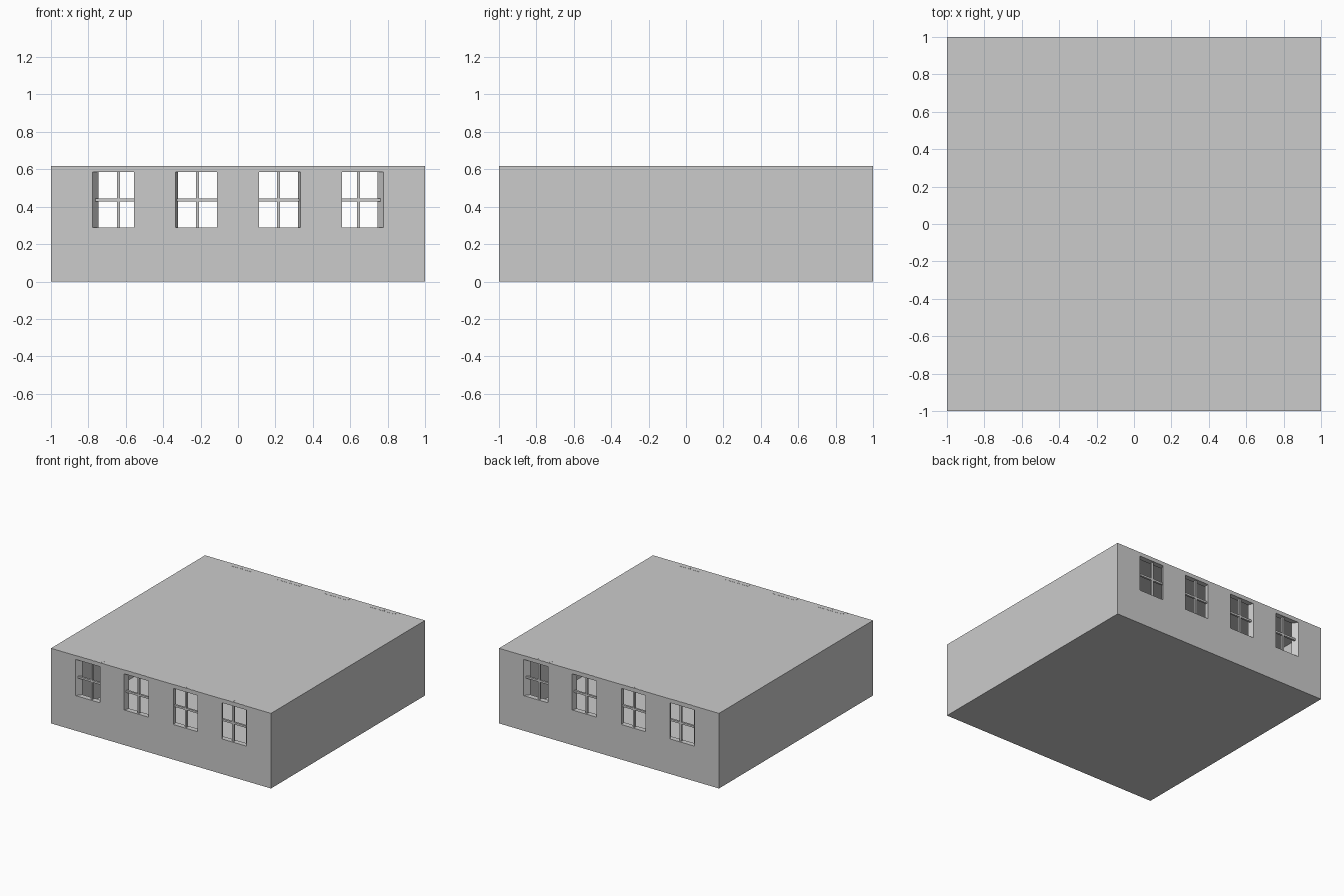
import bpy, bmesh

if "Cube" in bpy.data.objects:
    bpy.data.objects.remove(bpy.data.objects["Cube"])

H = 0.617            # total height
IN = 0.957           # inner face / outer face ratio (wall thickness)
SILL, HEAD = 0.288, 0.585


def prism(name, plan, z0, z1):
    """Extrude a plan outline from z0 to z1."""
    bm = bmesh.new()
    face = bm.faces.new([bm.verts.new((x, y, z0)) for x, y in plan])
    ext = bmesh.ops.extrude_face_region(bm, geom=[face])
    for v in ext["geom"]:
        if isinstance(v, bmesh.types.BMVert):
            v.co.z = z1
    bmesh.ops.recalc_face_normals(bm, faces=bm.faces)
    me = bpy.data.meshes.new(name)
    bm.to_mesh(me)
    bm.free()
    ob = bpy.data.objects.new(name, me)
    bpy.context.collection.objects.link(ob)
    return ob


def rect(x0, x1, y0, y1):
    return [(x0, y0), (x1, y0), (x1, y1), (x0, y1)]


def splay(x0, x1, s, outer=1.0, inner=IN):
    """Window plan whose sides converge toward the building centre."""
    return [(x0 * outer, s * outer), (x1 * outer, s * outer),
            (x1 * inner, s * inner), (x0 * inner, s * inner)]


def cut(target, cutter):
    m = target.modifiers.new("cut", "BOOLEAN")
    m.operation, m.solver, m.object = "DIFFERENCE", "EXACT", cutter
    bpy.context.view_layer.objects.active = target
    bpy.ops.object.modifier_apply(modifier=m.name)
    bpy.data.objects.remove(cutter)


# hollow shell: walls, thin floor and thin roof
shell = prism("building_shell", rect(-1, 1, -1, 1), 0, H)
cut(shell, prism("room_cutter", rect(-IN, IN, -IN, IN), 0.006, 0.605))

windows = [(-0.778, -0.556, -0.64), (-0.334, -0.112, -0.216),
           (0.112, 0.334, 0.216), (0.556, 0.778, 0.645)]

for side, s in (("front", -1), ("back", 1)):
    for i, (x0, x1, xm) in enumerate(windows, 1):
        tag = f"{side}_{i}"
        # splayed window opening
        cut(shell, prism("window_cutter", splay(x0, x1, s, 1.02, IN - 0.02), SILL, HEAD))
        # lintel marker flush with the roof
        prism("lintel_" + tag, splay(x0, x1, s, 0.9995), HEAD + 0.005, H + 0.001)
        # vertical and horizontal glazing bars
        y, t = s * 0.978, 0.008
        prism("mullion_" + tag, rect(xm - t, xm + t, y - t, y + t), SILL - 0.004, H + 0.0015)
        prism("crossbar_" + tag, rect(x0 * 0.98, x1 * 0.98, y - t, y + t), 0.429, 0.445)
